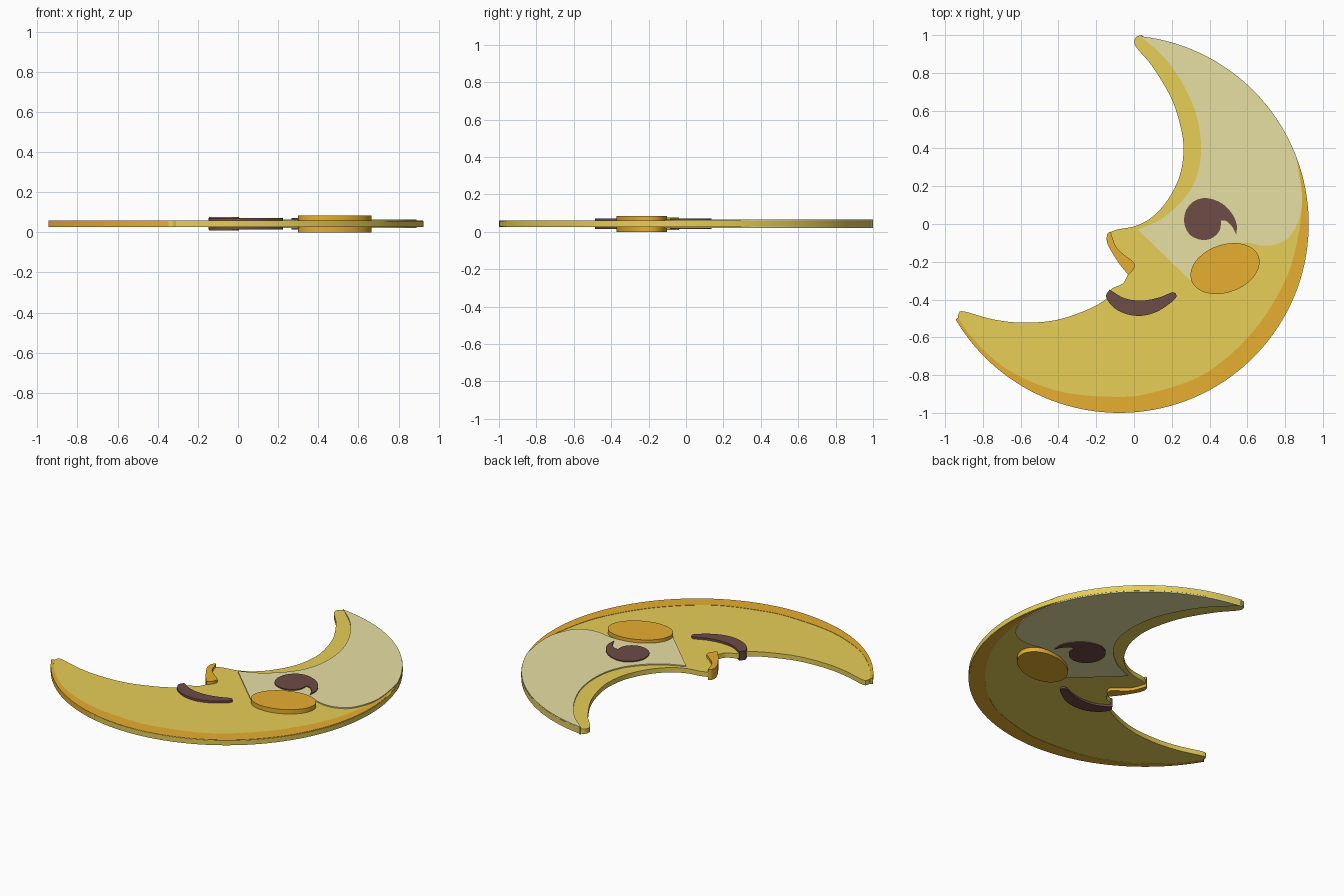
import bpy, bmesh
from math import sin, cos, radians
from mathutils import Vector

cube = bpy.data.objects.get("Cube")
if cube:
    bpy.data.objects.remove(cube, do_unlink=True)

MID = 0.0425  # every plate is centred on this height


def material(name, hex_code):
    def linear(i):
        c = int(hex_code[i:i + 2], 16) / 255
        return c / 12.92 if c < 0.04 else ((c + 0.055) / 1.055) ** 2.4
    colour = (linear(0), linear(2), linear(4), 1)
    mat = bpy.data.materials.new(name)
    mat.use_nodes = True
    mat.diffuse_color = colour
    mat.node_tree.nodes["Principled BSDF"].inputs["Base Color"].default_value = colour
    return mat


def arc(cx, cy, rx, ry, start, end, steps, tilt=0):
    t = radians(tilt)
    out = []
    for i in range(steps + 1):
        a = radians(start + (end - start) * i / steps)
        x, y = rx * cos(a), ry * sin(a)
        out.append((cx + x * cos(t) - y * sin(t), cy + x * sin(t) + y * cos(t)))
    return out


def spline(pts, steps=6):
    """Smooth open curve through the points."""
    p = [Vector(q) for q in pts]
    p = [2 * p[0] - p[1]] + p + [2 * p[-1] - p[-2]]
    out = []
    for a, b, c, d in zip(p, p[1:], p[2:], p[3:]):
        for i in range(steps):
            t = i / steps
            v = (2 * b + (c - a) * t + (2 * a - 5 * b + 4 * c - d) * t * t
                 + (3 * b - a - 3 * c + d) * t ** 3) / 2
            out.append((v.x, v.y))
    return out + [tuple(pts[-1])]


def plate(name, outline, thickness, mat):
    """Extrude a closed outline into a flat plate."""
    clean = []
    for q in outline:
        if not clean or (Vector(q) - Vector(clean[-1])).length > 0.002:
            clean.append(q)
    if (Vector(clean[0]) - Vector(clean[-1])).length < 0.002:
        clean.pop()
    bm = bmesh.new()
    face = bm.faces.new([bm.verts.new((x, y, MID - thickness / 2)) for x, y in clean])
    ext = bmesh.ops.extrude_face_region(bm, geom=[face], use_keep_orig=True)
    top = [g for g in ext["geom"] if isinstance(g, bmesh.types.BMVert)]
    bmesh.ops.translate(bm, verts=top, vec=(0, 0, thickness))
    bmesh.ops.recalc_face_normals(bm, faces=bm.faces)
    mesh = bpy.data.meshes.new(name)
    bm.to_mesh(mesh)
    bm.free()
    mesh.materials.append(mat)
    obj = bpy.data.objects.new(name, mesh)
    bpy.context.collection.objects.link(obj)
    bpy.ops.object.select_all(action='DESELECT')
    obj.select_set(True)
    bpy.context.view_layer.objects.active = obj
    bpy.ops.object.shade_smooth_by_angle(angle=radians(30))
    return obj


yellow = material("moon yellow", "F5DB5D")
orange = material("warm orange", "F6BA34")
pale = material("pale cream", "F5EDAE")
brown = material("dark brown", "6D4C46")

# Crescent body: round back, upper horn, brow, nose, lips, lower horn
upper = [(0.04, 1), (0.012, 0.99), (0.002, 0.96), (0.02, 0.925), (0.1, 0.83),
         (0.2, 0.66), (0.25, 0.5), (0.262, 0.38), (0.24, 0.25), (0.18, 0.13),
         (0.1, 0.04), (0.01, -0.01), (-0.09, -0.03), (-0.135, -0.055),
         (-0.14, -0.1), (-0.09, -0.19), (-0.03, -0.265)]
lower = [(-0.03, -0.265), (-0.06, -0.315), (-0.12, -0.345), (-0.145, -0.395),
         (-0.25, -0.455), (-0.42, -0.51), (-0.6, -0.522), (-0.75, -0.504),
         (-0.9, -0.463), (-0.928, -0.475), (-0.93, -0.51)]
body = arc(-0.077, 0, 1.002, 1, -149.5, 83.5, 90) + spline(upper) + spline(lower)
plate("moon_body", body, 0.03, yellow)

# Shaded rim along the lower back
inner_rim = [(0.85, 0.36), (0.888, 0.15), (0.87, -0.06), (0.8, -0.3), (0.63, -0.57),
             (0.38, -0.79), (0.1, -0.892), (-0.1, -0.915), (-0.4, -0.885),
             (-0.67, -0.77), (-0.85, -0.61), (-0.931, -0.495)]
rim = arc(-0.081, 0.003, 1.002, 1.002, -149.5, 21, 70) + spline(inner_rim)
plate("shaded_rim", rim, 0.034, orange)

# Pale highlight over the forehead and upper horn
cheek_side = [(0.86, 0.35), (0.888, 0.17), (0.88, 0.05), (0.83, -0.06), (0.76, -0.105),
              (0.68, -0.115), (0.6, -0.1), (0.5, -0.105), (0.39, -0.17), (0.3, -0.3)]
horn_side = [(0.02, -0.03), (0.15, 0.03), (0.27, 0.14), (0.335, 0.26), (0.355, 0.4),
             (0.335, 0.56), (0.27, 0.72), (0.17, 0.87), (0.035, 1)]
highlight = arc(-0.079, 0, 1.002, 1, 83.5, 20.5, 30) + spline(cheek_side) + spline(horn_side)
plate("highlight", highlight, 0.044, pale)

# Nose shadow
nose_out = [(-0.125, -0.038), (-0.143, -0.06), (-0.138, -0.11), (-0.085, -0.2), (-0.03, -0.27)]
nose_in = [(-0.03, -0.27), (-0.003, -0.24), (0, -0.205), (-0.05, -0.165),
           (-0.095, -0.12), (-0.125, -0.038)]
plate("nose_shadow", spline(nose_out) + spline(nose_in), 0.066, orange)

# Eye with its lash
eye = [(0.46, 0.02), (0.455, -0.03), (0.42, -0.07), (0.365, -0.085), (0.3, -0.06),
       (0.267, 0), (0.275, 0.07), (0.32, 0.122), (0.385, 0.137), (0.46, 0.112),
       (0.515, 0.06), (0.543, 0), (0.542, -0.058)]
lash = [(0.542, -0.058), (0.52, -0.015), (0.49, 0.015), (0.46, 0.02)]
plate("eye", spline(eye) + spline(lash), 0.056, brown)

# Smiling mouth
smile = [(-0.13, -0.347), (-0.147, -0.385), (-0.11, -0.44), (-0.04, -0.477), (0.04, -0.486),
         (0.12, -0.465), (0.19, -0.42), (0.224, -0.385), (0.205, -0.362), (0.13, -0.39),
         (0.04, -0.405), (-0.05, -0.393), (-0.13, -0.347)]
plate("mouth", spline(smile), 0.056, brown)

# Rosy cheek
plate("cheek", arc(0.482, -0.236, 0.189, 0.126, 0, 360, 56, 20), 0.085, orange)
